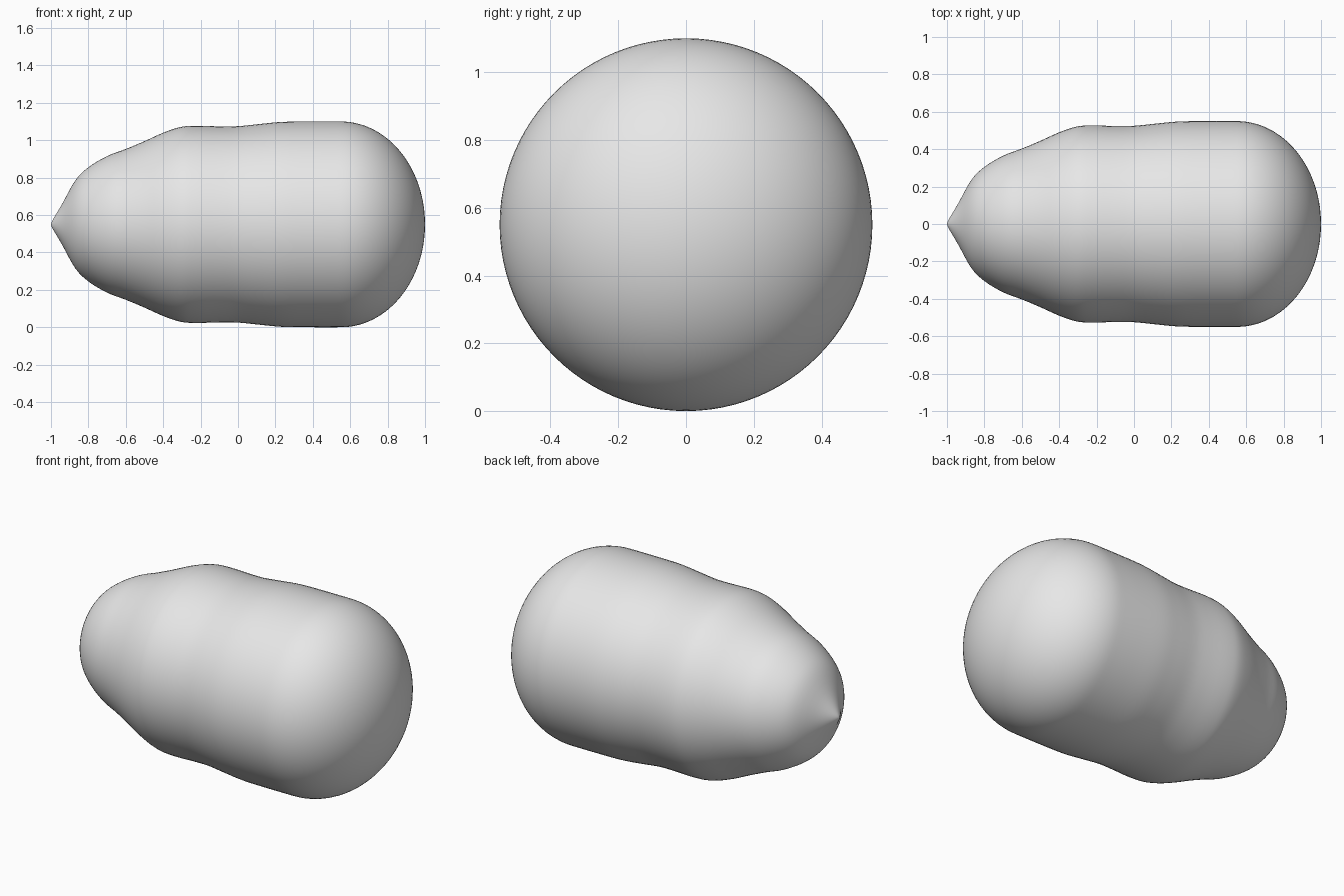
import bpy
import bmesh
import math
from mathutils import Vector, Matrix

cube = bpy.data.objects.get("Cube")
if cube:
    bpy.data.objects.remove(cube, do_unlink=True)

RADIUS = 0.55
SEGMENTS = 96
SHOULDER = 0.55  # where the rounded end begins

# Body outline as (x, radius), from pointed tip to shoulder
outline = [
    (-1.0, 0.0), (-0.99, 0.025), (-0.94, 0.11), (-0.87, 0.235), (-0.8, 0.305),
    (-0.7, 0.365), (-0.6, 0.403), (-0.5, 0.445), (-0.4, 0.49),
    (-0.31, 0.52), (-0.23, 0.527), (-0.1, 0.524), (0.0, 0.525),
    (0.12, 0.537), (0.24, 0.548), (0.4, RADIUS), (SHOULDER, RADIUS),
]


def smooth_path(points, steps=4):
    """Catmull-Rom curve through the points."""
    pts = [Vector(p) for p in points]
    pts = [pts[0]] + pts + [pts[-1]]
    path = []
    for a, b, c, d in zip(pts, pts[1:], pts[2:], pts[3:]):
        for i in range(steps):
            t = i / steps
            path.append(b + (c - a) * t / 2
                        + (2 * a - 5 * b + 4 * c - d) * t ** 2 / 2
                        + (3 * b - a - 3 * c + d) * t ** 3 / 2)
    return path


profile = smooth_path(outline)

# Rounded end: a quarter ellipse
CAP_STEPS = 28
for i in range(CAP_STEPS + 1):
    a = math.pi / 2 * i / CAP_STEPS
    profile.append(Vector((SHOULDER + (1 - SHOULDER) * math.sin(a),
                           RADIUS * math.cos(a))))

# Spin the outline around the long axis
bm = bmesh.new()
verts = [bm.verts.new((p.x, 0, max(p.y, 0))) for p in profile]
edges = [bm.edges.new(pair) for pair in zip(verts, verts[1:])]
bmesh.ops.spin(bm, geom=verts + edges, cent=(0, 0, 0), axis=(1, 0, 0),
               angle=math.tau, steps=SEGMENTS, use_merge=False)
bmesh.ops.remove_doubles(bm, verts=bm.verts, dist=0.0002)
bmesh.ops.recalc_face_normals(bm, faces=bm.faces)
bmesh.ops.transform(bm, matrix=Matrix.Translation((0, 0, RADIUS)), verts=bm.verts)

mesh = bpy.data.meshes.new("body")
bm.to_mesh(mesh)
bm.free()
body = bpy.data.objects.new("body", mesh)
bpy.context.collection.objects.link(body)

# Plain light grey surface
grey = bpy.data.materials.new("light grey")
grey.use_nodes = True
color = (0.8, 0.8, 0.8, 1)
grey.diffuse_color = color
grey.node_tree.nodes["Principled BSDF"].inputs["Base Color"].default_value = color
mesh.materials.append(grey)
mesh.shade_smooth()
